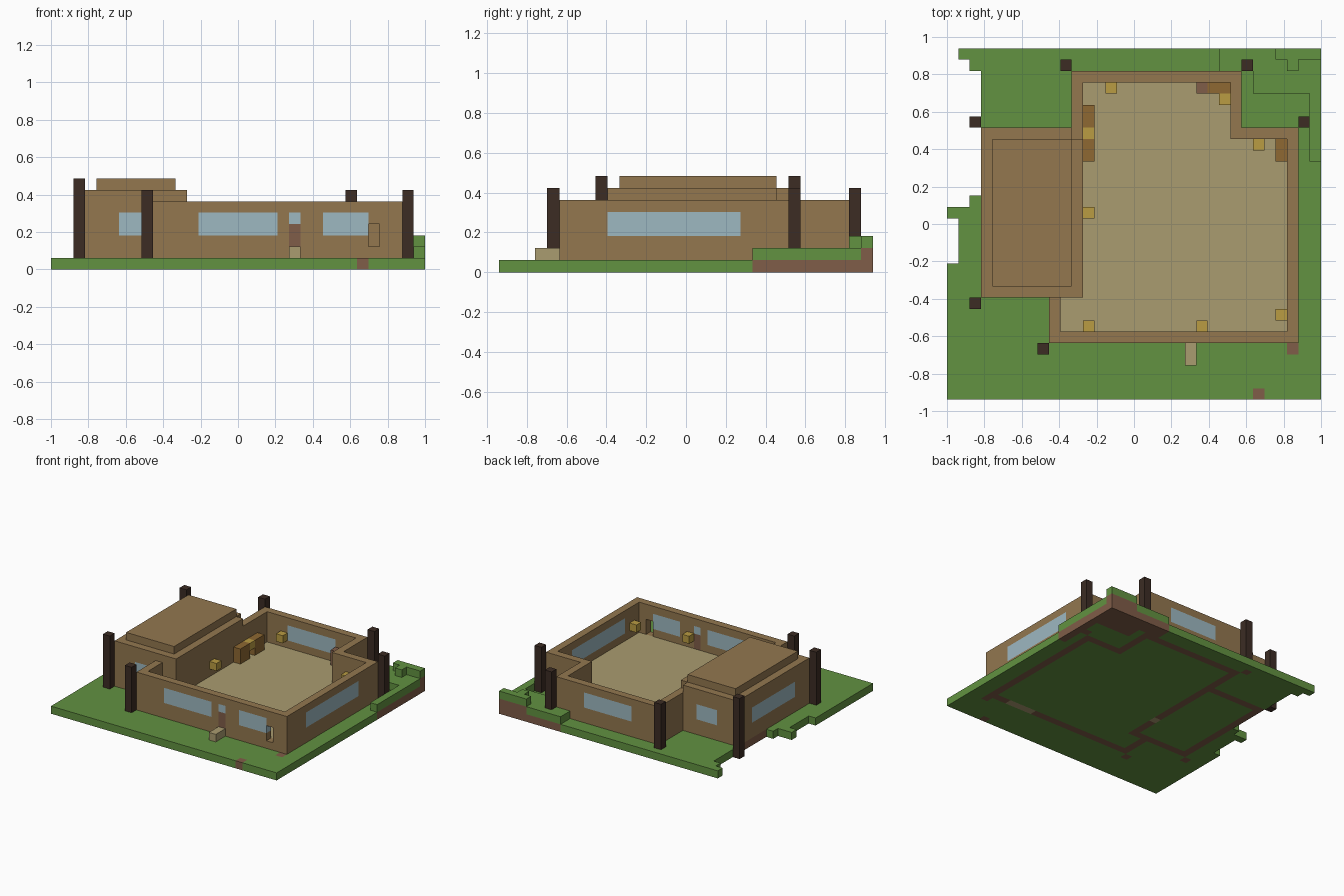
import bpy
import bmesh

cube = bpy.data.objects.get("Cube")
if cube:
    bpy.data.objects.remove(cube, do_unlink=True)

U = 2 / 33                 # block size
NX, NY = 33, 31            # footprint in blocks
blocks = {}                # (i, j, k) -> part name


def fill(part, i, j, k):
    """Fill a block range; each axis is (start, end) or a single index."""
    spans = [range(*s) if isinstance(s, tuple) else range(s, s + 1) for s in (i, j, k)]
    for a in spans[0]:
        for b in spans[1]:
            for c in spans[2]:
                blocks[a, b, c] = part


def clear(i, j, k):
    fill(None, i, j, k)


def linear(c):
    c /= 255
    return c / 12.92 if c <= 0.04045 else ((c + 0.055) / 1.055) ** 2.4


def material(name, *rgb):
    m = bpy.data.materials.new(name)
    m.use_nodes = True
    col = [linear(c) for c in rgb] + [1]
    m.diffuse_color = col
    m.node_tree.nodes["Principled BSDF"].inputs["Base Color"].default_value = col
    return m


grass = material("grass green", 98, 146, 65)
earth = material("earth brown", 128, 93, 72)
timber = material("wall brown", 147, 119, 79)
planks = material("floor tan", 170, 156, 112)
dark = material("dark wood", 60, 44, 36)
blue = material("glass blue", 157, 184, 193)
gold = material("lantern gold", 186, 156, 66)
orange = material("cabinet brown", 142, 104, 50)

# Lawn, with a ragged left edge
fill("lawn", (0, NX), (0, NY), 0)
for rows, inset in (((12, 16), 1), ((17, 18), 2), ((18, 29), 3), ((29, 30), 2), ((30, 31), 1)):
    clear((0, inset), rows, 0)

# Raised terraces at the back right corner
fill("terrace", (24, NX), (29, NY), 1)
fill("terrace", (27, NX), (27, 29), 1)
fill("terrace", 32, (21, 27), 1)
fill("terrace", (29, NX), 30, 2)
fill("terrace", 30, 29, 2)

# Main room: solid L shape, then hollowed, leaving a plank floor
fill("main_walls", (9, 31), (5, 9), (1, 6))
fill("main_walls", (11, 31), (9, 24), (1, 6))
fill("main_walls", (11, 26), (24, 29), (1, 6))
for i, j in (((10, 30), (6, 9)), ((12, 30), (9, 23)), ((12, 25), (23, 28))):
    clear(i, j, (1, 6))
    fill("floor", i, j, 1)

# Side wing with a stepped roof
fill("wing_walls", (3, 12), (9, 24), (1, 6))
clear((4, 11), (10, 23), (1, 6))
fill("wing_roof", (3, 12), (9, 23), 6)
fill("wing_roof", (3, 11), 23, 6)
fill("wing_roof_cap", (4, 11), (10, 23), 7)

# Windows
for i, j in (((13, 20), 5), ((24, 28), 5), ((15, 22), 28), (30, (9, 20)),
             ((6, 9), 9), ((6, 9), 23), (3, (12, 21))):
    fill("windows", i, j, (3, 5))
fill("windows", 21, 5, 4)

# Door, doorway and front step
fill("front_door", 21, 5, (2, 4))
clear(28, 5, (2, 4))
fill("front_step", 21, (3, 5), 1)

# Corner posts: column, base and height
for i, j, base, top in ((2, 8, 1, 8), (2, 24, 0, 8), (10, 29, 1, 7),
                        (26, 29, 1, 7), (31, 24, 1, 7), (8, 4, 1, 7)):
    fill("corner_posts", i, j, (base, top))

# Furniture and lanterns
fill("cabinets", 12, (21, 23), (2, 4))
fill("cabinets", 12, (24, 26), (2, 4))
fill("cabinets", (23, 25), 27, (2, 4))
fill("cabinets", 29, (21, 23), (2, 4))
fill("stool", 22, 27, (2, 4))
for i, j in ((14, 27), (24, 26), (27, 22), (12, 23), (12, 16), (12, 6), (22, 6), (29, 7)):
    fill("lanterns", i, j, 3)

# Grass turns to bare earth wherever something solid stands on it
bare = {"main_walls", "wing_walls", "corner_posts", "terrace"}
for (i, j, k), part in list(blocks.items()):
    if part in ("lawn", "terrace") and blocks.get((i, j, k + 1)) in bare:
        blocks[i, j, k] = "bare_earth"
fill("bare_earth", 30, 4, 0)
fill("bare_earth", 27, 0, 0)
fill("foundation_planks", (24, 28), 5, 0)
fill("foundation_planks", 11, 13, 0)

# Skin every part: only faces open to the air are made
part_materials = {
    "lawn": grass, "terrace": grass, "bare_earth": earth, "foundation_planks": planks,
    "main_walls": timber, "wing_walls": timber, "wing_roof": timber,
    "wing_roof_cap": timber, "floor": planks, "front_step": planks,
    "front_door": earth, "stool": earth, "windows": blue,
    "corner_posts": dark, "cabinets": orange, "lanterns": gold,
}


def face_corners(cell, axis, side):
    """Corners of one block face, wound outward."""
    u, v = (axis + 1) % 3, (axis + 2) % 3
    loop = [(0, 0), (1, 0), (1, 1), (0, 1)]
    for du, dv in loop if side else reversed(loop):
        p = list(cell)
        p[axis] += side
        p[u] += du
        p[v] += dv
        yield ((p[0] - NX / 2) * U, (p[1] - NY / 2) * U, p[2] * U)


for name, mat in part_materials.items():
    bm = bmesh.new()
    for cell, part in blocks.items():
        if part != name:
            continue
        for axis in range(3):
            for side in (0, 1):
                near = list(cell)
                near[axis] += 2 * side - 1
                if blocks.get(tuple(near)) is None:
                    bm.faces.new([bm.verts.new(c) for c in face_corners(cell, axis, side)])
    bmesh.ops.remove_doubles(bm, verts=bm.verts, dist=U / 100)
    mesh = bpy.data.meshes.new(name)
    bm.to_mesh(mesh)
    bm.free()
    mesh.materials.append(mat)
    bpy.context.scene.collection.objects.link(bpy.data.objects.new(name, mesh))
